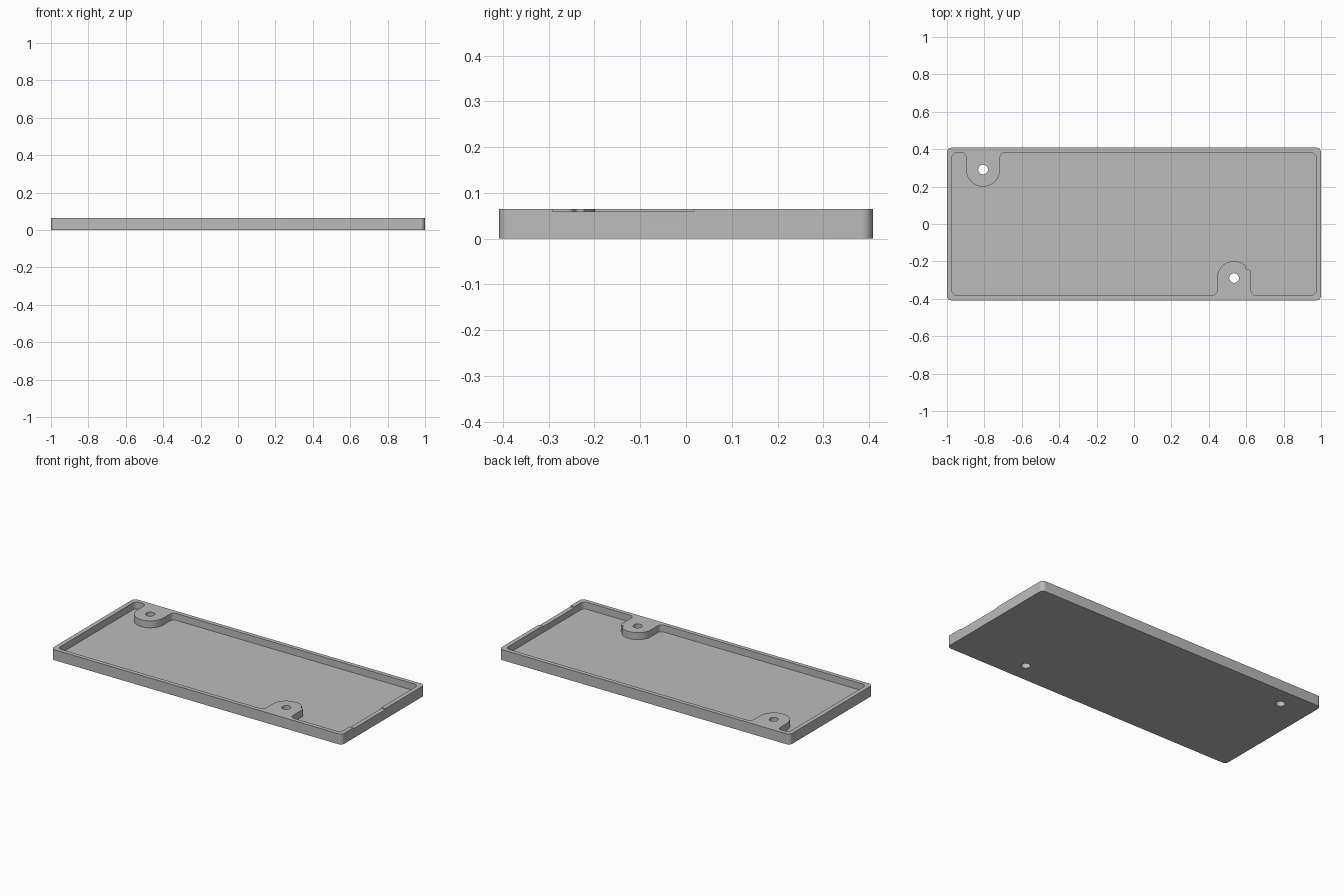
import bpy, bmesh
from math import cos, sin, pi, radians
from mathutils import Vector

if "Cube" in bpy.data.objects:
    bpy.data.objects.remove(bpy.data.objects["Cube"], do_unlink=True)

HX, HY, H = 1.0, 0.408, 0.065      # outer half sizes and height
IX, IY, FLOOR = 0.973, 0.382, 0.022  # cavity half sizes and floor level
BOSS, HOLE = 0.091, 0.026
A, B = Vector((-0.807, 0.291)), Vector((0.535, -0.289))

grey = bpy.data.materials.new("plain_grey")
grey.use_nodes = True
colour = (0.5, 0.5, 0.5, 1)
grey.diffuse_color = colour
grey.node_tree.nodes["Principled BSDF"].inputs["Base Color"].default_value = colour


def rounded(corners, steps=8):
    """Round the right-angled corners (x, y, radius) of a closed outline."""
    out = []
    n = len(corners)
    for i, (x, y, r) in enumerate(corners):
        p = Vector((x, y))
        if r == 0:
            out.append(p)
            continue
        u = (Vector(corners[i - 1][:2]) - p).normalized()
        v = (Vector(corners[(i + 1) % n][:2]) - p).normalized()
        c = p + r * (u + v)
        for k in range(steps + 1):
            t = k / steps * pi / 2
            out.append(c - r * (v * cos(t) + u * sin(t)))
    return out


def circle(c, r, n=32):
    return [c + r * Vector((cos(2 * pi * k / n), sin(2 * pi * k / n))) for k in range(n)]


def rect(x0, x1, y0, y1, r=0):
    return rounded([(x0, y0, r), (x1, y0, r), (x1, y1, r), (x0, y1, r)])


def prism(name, outline, z0, z1):
    bm = bmesh.new()
    face = bm.faces.new([bm.verts.new((p.x, p.y, z0)) for p in outline])
    ext = bmesh.ops.extrude_face_region(bm, geom=[face])
    top = [g for g in ext["geom"] if isinstance(g, bmesh.types.BMVert)]
    bmesh.ops.translate(bm, vec=(0, 0, z1 - z0), verts=top)
    bmesh.ops.recalc_face_normals(bm, faces=bm.faces)
    mesh = bpy.data.meshes.new(name)
    bm.to_mesh(mesh)
    bm.free()
    ob = bpy.data.objects.new(name, mesh)
    bpy.context.collection.objects.link(ob)
    mesh.materials.append(grey)
    return ob


# Tray block
tray = prism("tray", rect(-HX, HX, -HY, HY, 0.025), 0, H)

# Cavity outline, running round both screw bosses
f = 0.027
by = B.y + BOSS
step_x, step_y = B.x + 0.062, B.y + 0.045
relief = [(B.x + BOSS * cos(radians(a)), B.y + BOSS * sin(radians(a)), 0)
          for a in (80, 70, 60, 47)]
cavity = [(-IX, -IY, f), (B.x - BOSS, -IY, f), (B.x - BOSS, by, BOSS)]
cavity += relief + [(step_x, step_y, 0.012), (B.x + BOSS, step_y, 0.015),
                    (B.x + BOSS, -IY, f), (IX, -IY, f), (IX, IY, f),
                    (A.x + BOSS, IY, f), (A.x + BOSS, A.y - BOSS, BOSS),
                    (A.x - BOSS, A.y - BOSS, BOSS), (A.x - BOSS, IY, f), (-IX, IY, f)]

# Cutters: cavity, screw holes and the shallow dip in the end wall
cutters = [
    prism("cavity_cutter", rounded(cavity), FLOOR, H + 0.1),
    prism("left_hole_cutter", circle(A, HOLE), -0.1, H + 0.1),
    prism("right_hole_cutter", circle(B, HOLE), -0.1, H + 0.1),
    prism("wall_dip_cutter", rect(IX - 0.02, HX + 0.1, -0.292, 0.018), H - 0.006, H + 0.1),
]

bpy.ops.object.select_all(action="DESELECT")
bpy.context.view_layer.objects.active = tray
tray.select_set(True)
for cutter in cutters:
    cutter.hide_render = True
    mod = tray.modifiers.new(cutter.name, "BOOLEAN")
    mod.operation = "DIFFERENCE"
    mod.solver = "EXACT"
    mod.object = cutter
    bpy.ops.object.modifier_apply(modifier=mod.name)
    bpy.data.objects.remove(cutter, do_unlink=True)

bpy.ops.object.shade_smooth_by_angle(angle=radians(30))
